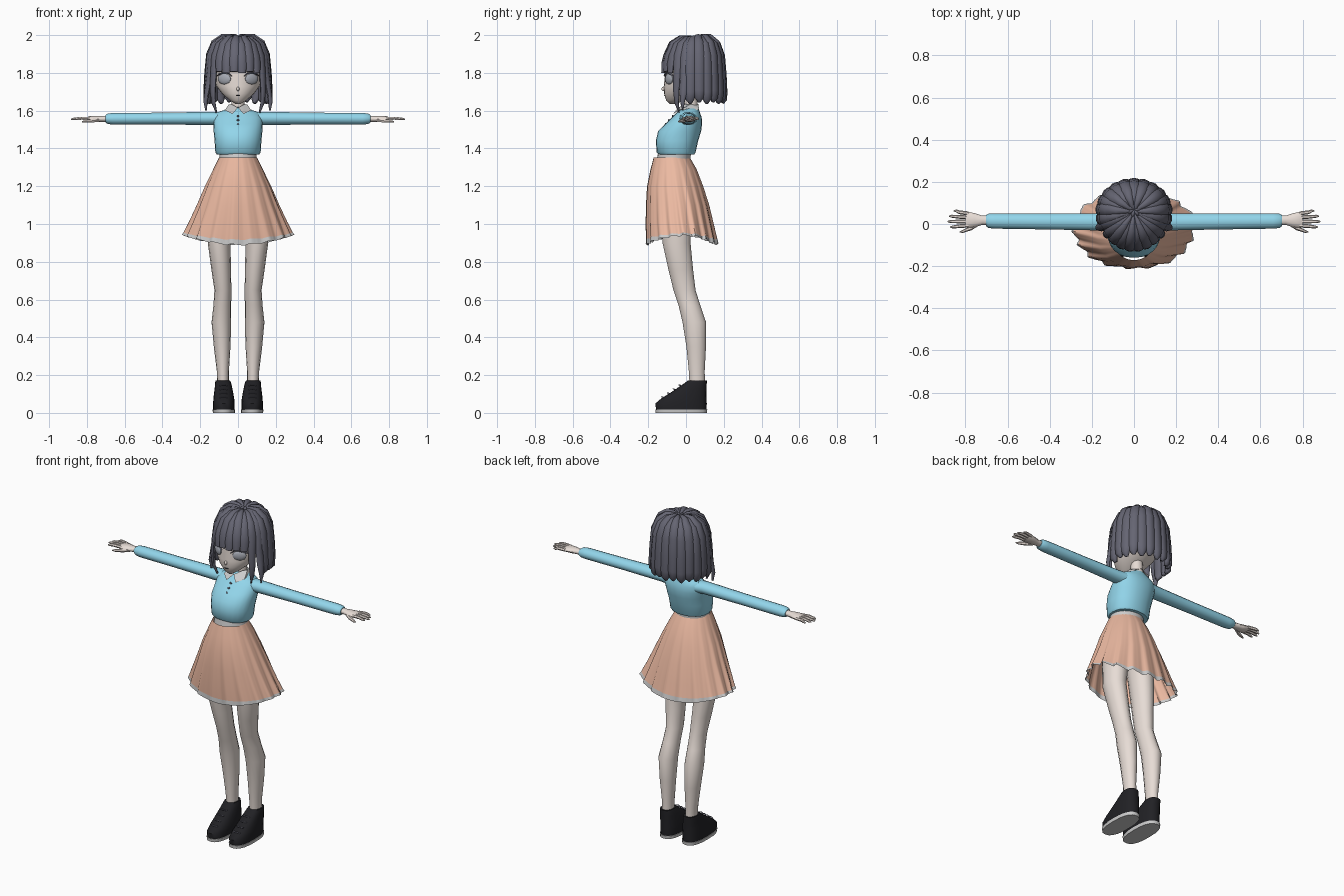
import bpy, bmesh, math
from math import sin, cos, pi, radians
from mathutils import Vector, Matrix


def material(name, rgb):
    m = bpy.data.materials.new(name)
    m.diffuse_color = (*rgb, 1)
    return m


SKIN = material("skin", (0.80, 0.72, 0.67))
HAIR = material("hair", (0.13, 0.13, 0.17))
BLUE = material("blouse_blue", (0.29, 0.67, 0.83))
PEACH = material("skirt_peach", (0.84, 0.49, 0.36))
BLACK = material("black", (0.015, 0.015, 0.018))
IRIS = material("iris", (0.38, 0.40, 0.45))


def finish(name, bm, mat=None, mirror=False, angle=45):
    bmesh.ops.recalc_face_normals(bm, faces=bm.faces)
    me = bpy.data.meshes.new(name)
    bm.to_mesh(me)
    bm.free()
    ob = bpy.data.objects.new(name, me)
    bpy.context.collection.objects.link(ob)
    if mat:
        me.materials.append(mat)
    bpy.ops.object.select_all(action='DESELECT')
    ob.select_set(True)
    bpy.context.view_layer.objects.active = ob
    bpy.ops.object.shade_smooth_by_angle(angle=radians(angle))
    if mirror:
        ob.modifiers.new("mirror", 'MIRROR')
    return ob


def skin(bm, loops, cap=True):
    rows = [[bm.verts.new(p) for p in lp] for lp in loops]
    n = len(rows[0])
    for a, b in zip(rows, rows[1:]):
        for i in range(n):
            j = (i + 1) % n
            bm.faces.new((a[i], a[j], b[j], b[i]))
    if cap:
        bm.faces.new(rows[0])
        bm.faces.new(rows[-1])


def oval(n, p=2.0):
    f = lambda v: math.copysign(abs(v) ** (2 / p), v)
    return [(f(cos(2 * pi * i / n)), f(sin(2 * pi * i / n))) for i in range(n)]


# rings: (height, centre a, centre b, radius a, radius b)
def loft(name, rings, mat=None, n=20, p=2.0, axis='Z', mirror=False, angle=45):
    bm = bmesh.new()
    loops = []
    for h, ca, cb, ra, rb in rings:
        pts = [(ca + ra * u, cb + rb * v) for u, v in oval(n, p)]
        loops.append([(a, b, h) if axis == 'Z' else (h, a, b) for a, b in pts])
    skin(bm, loops)
    return finish(name, bm, mat, mirror, angle)


# tube along a path, flattened: half width along side, half thickness across
def tube(bm, pts, widths, thicks, side, n=6):
    pts, side = [Vector(p) for p in pts], Vector(side).normalized()
    loops = []
    for i, p in enumerate(pts):
        t = pts[min(i + 1, len(pts) - 1)] - pts[max(i - 1, 0)]
        nor = t.cross(side).normalized()
        loops.append([p + side * widths[i] * u + nor * thicks[i] * v for u, v in oval(n)])
    skin(bm, loops)


def blob(bm, loc, size, rot=0.0):
    m = Matrix.Translation(loc) @ Matrix.Rotation(rot, 4, 'Z') @ Matrix.Diagonal((*size, 1))
    bmesh.ops.create_uvsphere(bm, u_segments=14, v_segments=8, radius=1, matrix=m)


# head and neck
loft("head", [(1.635, 0, -.07, .012, .015), (1.655, 0, -.055, .045, .05), (1.69, 0, -.03, .085, .086),
              (1.73, 0, 0, .115, .118), (1.78, 0, .025, .128, .137), (1.85, 0, .03, .135, .145),
              (1.92, 0, .035, .12, .125), (1.97, 0, .04, .07, .07)], SKIN, 24)
loft("neck", [(1.57, 0, .03, .045, .042), (1.62, 0, .028, .035, .035), (1.71, 0, .02, .035, .035)], SKIN, 12)
bm = bmesh.new()
blob(bm, (0, -.118, 1.715), (.008, .012, .012))
finish("nose", bm, SKIN)

# eyes, lashes, mouth
bm = bmesh.new()
blob(bm, (.072, -.089, 1.768), (.040, .012, .029), radians(30))
finish("eyes", bm, IRIS, True)
bm = bmesh.new()
tube(bm, [(.032, -.113, 1.783), (.05, -.108, 1.798), (.075, -.098, 1.802), (.1, -.08, 1.793), (.118, -.06, 1.78)],
     [.006] * 5, [.002, .004, .005, .005, .001], (0, 1, 0))
finish("eyelashes", bm, HAIR, True)
bm = bmesh.new()
blob(bm, (0, -.113, 1.68), (.014, .003, .002))
finish("mouth", bm, BLACK)


# hair: scalp cap plus strands falling from the crown
def strand(bm, deg, prof, width, thick, shift=0.0):
    a = radians(deg)
    ry = .14 if sin(a) > 0 else .178
    pts = [(f * .162 * cos(a), .058 + f * ry * sin(a), z + shift) for f, z, _ in prof]
    tube(bm, pts, [width * w for *_, w in prof], [thick * min(1, .3 + w) for *_, w in prof],
         (-sin(a), cos(a), 0), 8)


CROWN = [(.06, 1.975, .15), (.25, 1.985, .4), (.5, 1.983, .65), (.78, 1.952, .9), (.94, 1.89, 1)]
BACK = CROWN + [(1.0, 1.79, 1), (1.03, 1.70, 1), (1.02, 1.66, .8), (.95, 1.64, .3)]
FRINGE = CROWN + [(1.0, 1.85, .95), (1.01, 1.80, .75)]
LOCK = CROWN + [(1.0, 1.80, .8), (1.03, 1.71, .7), (1.0, 1.64, .45), (.88, 1.59, .08)]
WISP = CROWN + [(1.0, 1.80, .9), (1.08, 1.71, .8), (1.15, 1.65, .5), (1.12, 1.6, .08)]

loft("scalp", [(1.83, 0, .036, .155, .15), (1.90, 0, .036, .148, .143), (1.95, 0, .04, .12, .115),
               (1.982, 0, .055, .06, .06)], HAIR, 24)
bm = bmesh.new()
for i in range(13):
    strand(bm, -12 + i * 17, BACK, .031, .017, .008 * (i % 2))
finish("back_hair", bm, HAIR, angle=60)
bm = bmesh.new()
for i in range(6):
    strand(bm, -52 - i * 15.2, FRINGE, .027, .011, .006 * (i % 2))
finish("fringe", bm, HAIR, angle=60)
bm = bmesh.new()
for d in (-37, -143):
    strand(bm, d, LOCK, .028, .013)
for d in (-22, -158):
    strand(bm, d, WISP, .028, .014)
finish("side_locks", bm, HAIR, angle=60)
bm = bmesh.new()
for i in range(7):
    a = 2 * pi * i / 7
    blob(bm, (.018 * cos(a), .068 + .018 * sin(a), 1.985), (.018, .009, .013), a)
finish("hair_whorl", bm, HAIR)

# blouse
loft("blouse", [(1.368, 0, -.05, .112, .094), (1.38, 0, -.052, .12, .103), (1.44, 0, -.048, .124, .112),
                (1.49, 0, -.034, .129, .114), (1.53, 0, -.012, .131, .097), (1.565, 0, .005, .13, .078),
                (1.588, 0, .012, .115, .062), (1.605, 0, .017, .07, .052), (1.62, 0, .022, .042, .04)],
     BLUE, 24, 2.2)
loft("sleeves", [(.09, .012, 1.558, .05, .035), (.14, .010, 1.559, .041, .036), (.4, .012, 1.558, .038, .032),
                 (.66, .014, 1.557, .036, .032), (.69, .015, 1.557, .034, .028), (.702, .016, 1.557, .026, .02)],
     BLUE, 14, axis='X', mirror=True)
bm = bmesh.new()
bm.faces.new([bm.verts.new(p) for p in
              ((0, -.042, 1.615), (.03, -.068, 1.583), (.07, -.036, 1.602), (.05, .02, 1.632), (.035, -.005, 1.635))])
bm.faces.new([bm.verts.new(p) for p in ((.07, -.036, 1.602), (.05, .02, 1.632), (0, .065, 1.635), (.05, .07, 1.605))])
finish("collar", bm, None, True)
bm = bmesh.new()
for z, y in ((1.572, -.07), (1.55, -.09), (1.528, -.108)):
    blob(bm, (0, y, z), (.007, .005, .006))
finish("buttons", bm, HAIR)

# hands
loft("palms", [(.685, .016, 1.557, .023, .017), (.72, .018, 1.556, .022, .016), (.755, .018, 1.556, .033, .017),
               (.785, .02, 1.557, .038, .014), (.8, .02, 1.557, .034, .009)], SKIN, 12, axis='X', mirror=True)
bm = bmesh.new()
for y0, y1, x1 in ((.05, .062, .855), (.031, .037, .877), (.012, .012, .885), (-.007, -.014, .872)):
    tube(bm, [(.785, y0, 1.558), (.83, (y0 + y1) / 2, 1.56), (x1 - .012, y1, 1.556), (x1, y1, 1.554)],
         [.0095, .009, .007, .003], [.0095, .009, .007, .003], (0, 1, 0))
tube(bm, [(.735, .005, 1.552), (.77, -.018, 1.547), (.81, -.034, 1.543), (.827, -.038, 1.541)],
     [.012, .011, .008, .003], [.012, .011, .008, .003], (0, 1, 0))
finish("fingers", bm, SKIN, True)

# waistband, then pleated skirt with pale hem
loft("waistband", [(1.335, 0, -.066, .1, .09), (1.385, 0, -.06, .098, .086)], None, 24)
SKIRT = [(1.352, -.075, .1, .096), (1.29, -.066, .13, .122), (1.2, -.058, .172, .148),
         (1.1, -.045, .212, .166), (1.0, -.034, .254, .178), (.935, -.025, .281, .184), (.915, -.023, .288, .187)]


def skirt_loop(i, n=144):
    z, cy, rx, ry = SKIRT[i]
    k = i / (len(SKIRT) - 1)
    pts = []
    for j in range(n):
        a = 2 * pi * j / n
        w = sin(18 * a) + .35 * sin(36 * a) + .4 * sin(5 * a)
        s = 1 + .034 * k * w
        pts.append((rx * s * cos(a), cy + ry * s * sin(a), z + k * k * (.024 * cos(2 * a) + .004 * w)))
    return pts


for name, lo, hi, mat in (("skirt", 0, 6, PEACH), ("skirt_hem", 5, 7, None)):
    bm = bmesh.new()
    skin(bm, [skirt_loop(i) for i in range(lo, hi)], cap=False)
    finish(name, bm, mat, angle=50)

# hips and legs
loft("hips", [(1.05, 0, -.055, .13, .075), (1.15, 0, -.058, .14, .095), (1.25, 0, -.06, .12, .09),
              (1.34, 0, -.06, .095, .08)], SKIN, 20)
loft("legs", [(1.12, .085, -.055, .075, .085), (.9, .1, -.05, .06, .076), (.76, .089, -.028, .052, .067),
              (.65, .08, -.008, .045, .06), (.57, .083, .018, .047, .059), (.48, .088, .044, .052, .064),
              (.35, .084, .054, .044, .053), (.22, .08, .057, .032, .043), (.14, .079, .06, .031, .042)],
     SKIN, 14, mirror=True)

# shoes with soles and laces
loft("shoes", [(.018, .075, -.025, .056, .134), (.05, .075, -.026, .057, .136), (.075, .075, -.012, .055, .121),
               (.105, .076, .012, .051, .097), (.135, .077, .034, .046, .075), (.16, .079, .053, .042, .057),
               (.172, .08, .06, .038, .05)], BLACK, 20, 2.5, mirror=True)
loft("soles", [(0, .075, -.025, .058, .136), (.019, .075, -.025, .06, .138)], None, 20, 2.5, mirror=True)
bm = bmesh.new()
for i in range(4):
    z, y = .082 + i * .021, -.128 + i * .0305
    tube(bm, [(.055, y + .008, z), (.077, y, z + .003), (.099, y + .008, z)], [.004] * 3, [.003] * 3, (0, 1, 0))
finish("laces", bm, HAIR, True)
